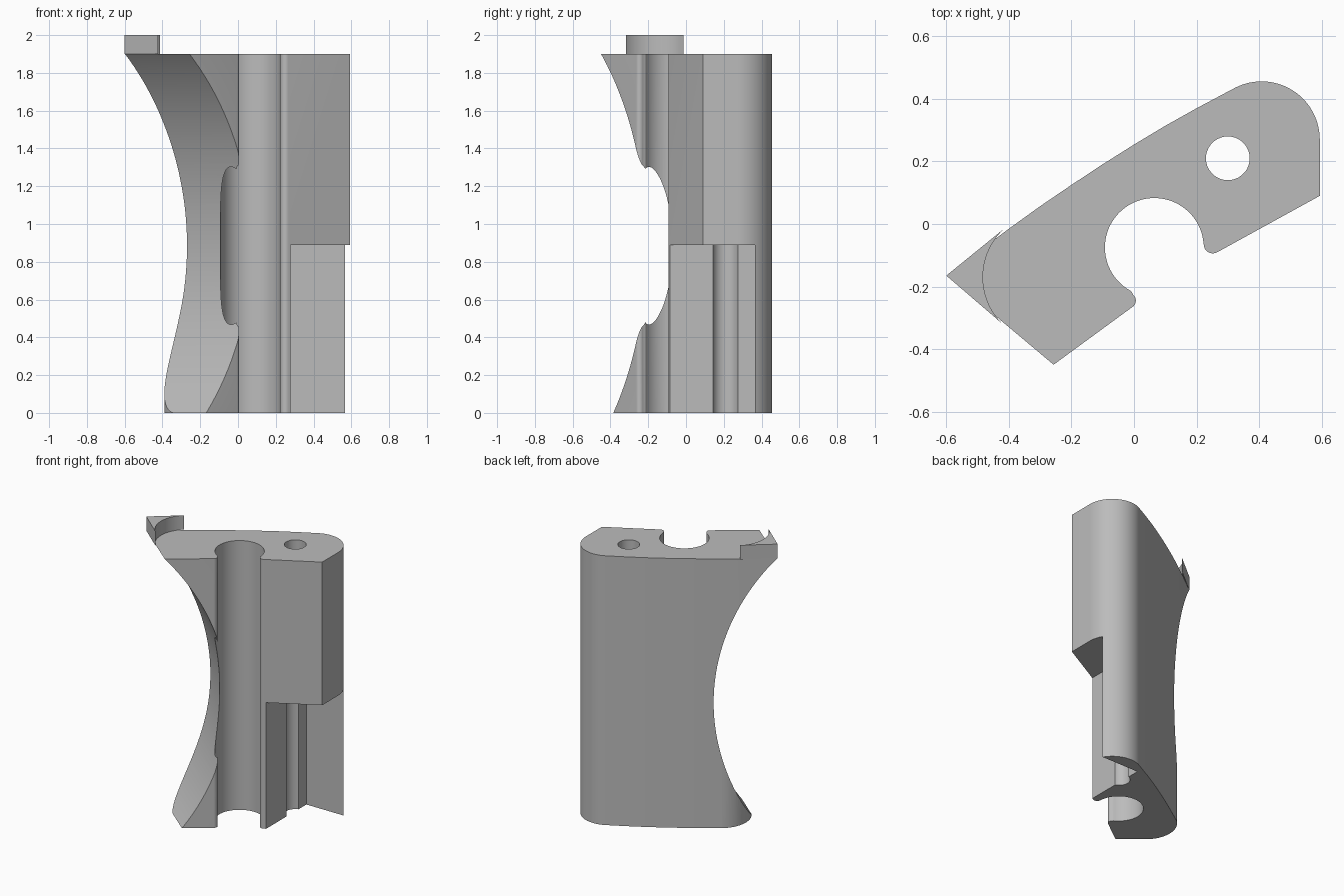
import bpy
import bmesh
from math import cos, sin, radians
from mathutils import Vector, Matrix

cube = bpy.data.objects.get("Cube")
if cube:
    bpy.data.objects.remove(cube, do_unlink=True)

GREY = (0.5, 0.5, 0.5, 1.0)
grey = bpy.data.materials.new("plain grey")
grey.use_nodes = True
grey.diffuse_color = GREY
grey.node_tree.nodes["Principled BSDF"].inputs["Base Color"].default_value = GREY


def arc(cx, cy, r, start, end, n):
    """Points along an arc, angles in degrees."""
    steps = [radians(start + (end - start) * i / n) for i in range(n + 1)]
    return [(cx + r * cos(a), cy + r * sin(a)) for a in steps]


def finish(name, bm):
    bmesh.ops.recalc_face_normals(bm, faces=bm.faces)
    mesh = bpy.data.meshes.new(name)
    bm.to_mesh(mesh)
    bm.free()
    mesh.materials.append(grey)
    ob = bpy.data.objects.new(name, mesh)
    bpy.context.collection.objects.link(ob)
    return ob


def prism(name, outline, low, high):
    """Upright extrusion of a plan outline."""
    bm = bmesh.new()
    face = bm.faces.new([bm.verts.new((x, y, low)) for x, y in outline])
    top = bmesh.ops.extrude_face_region(bm, geom=[face])["geom"]
    verts = [v for v in top if isinstance(v, bmesh.types.BMVert)]
    bmesh.ops.translate(bm, verts=verts, vec=(0, 0, high - low))
    return finish(name, bm)


def carve(target, cutter):
    """Subtract a cutter, then discard it."""
    mod = target.modifiers.new("cut", "BOOLEAN")
    mod.operation = "DIFFERENCE"
    mod.solver = "EXACT"
    mod.object = cutter
    bpy.context.view_layer.objects.active = target
    bpy.ops.object.modifier_apply(modifier=mod.name)
    bpy.data.objects.remove(cutter, do_unlink=True)


# Body: slanted plate with an open round channel on its front
TOP = 1.9
END = Vector((-0.6, -0.165, 0))
outline = [(-0.6, -0.165), (-0.26, -0.452)]
outline += arc(-0.018, -0.245, 0.024, -54, 50, 8)        # channel lip
outline += arc(0.065, -0.075, 0.158, 242, 0, 48)         # channel
outline += arc(0.252, -0.065, 0.029, 180, 299, 10)       # rounded nib
outline += [(0.594, 0.09)]
outline += arc(0.408, 0.27, 0.186, 0, 117, 24)           # rounded right end
outline += [(0.2, 0.37), (0.1, 0.314), (0, 0.254), (-0.1, 0.191),
            (-0.2, 0.125), (-0.3, 0.057), (-0.4, -0.015)]
body = prism("body", outline, 0, TOP)

# Round through hole
carve(body, prism("hole_cutter", arc(0.3, 0.21, 0.07, 0, 350, 35), -0.1, 2.1))

# Square notch in the lower right corner
carve(body, prism("notch_cutter",
                  [(0.278, -0.5), (1, -0.5), (1, 0.365), (0.278, 0.365)], -0.1, 0.89))

# Rounding of the lower back left corner
corner = arc(-0.19, -0.11, 0.2, 124, 230, 24)
corner += [(-0.58, -0.57), (-1, -0.3), (-0.5, 0.35)]
carve(body, prism("corner_cutter", corner, -0.1, 0.9))

# Large concave sweep across the left end
inward = Vector((0.643, 0.766, 0)).normalized()
along = Vector((inward.y, -inward.x, 0))
bm = bmesh.new()
bmesh.ops.create_cone(bm, cap_ends=True, segments=256,
                      radius1=1.5, radius2=1.5, depth=3)
centre = END + inward * (0.398 - 1.5) + Vector((0, 0, 0.885))
turn = along.to_track_quat("Z", "Y").to_matrix().to_4x4()
bmesh.ops.transform(bm, verts=bm.verts, matrix=Matrix.Translation(centre) @ turn)
carve(body, finish("sweep_cutter", bm))

# Raised tab on the left end with a curved inner side
tab_outline = [(-0.6, -0.165)] + arc(-0.272, -0.17, 0.211, 224, 132, 24)
tab = prism("end_tab", tab_outline, TOP, 2.0)

for ob in (body, tab):
    bpy.ops.object.select_all(action="DESELECT")
    ob.select_set(True)
    bpy.context.view_layer.objects.active = ob
    bpy.ops.object.shade_smooth_by_angle(angle=radians(25))
